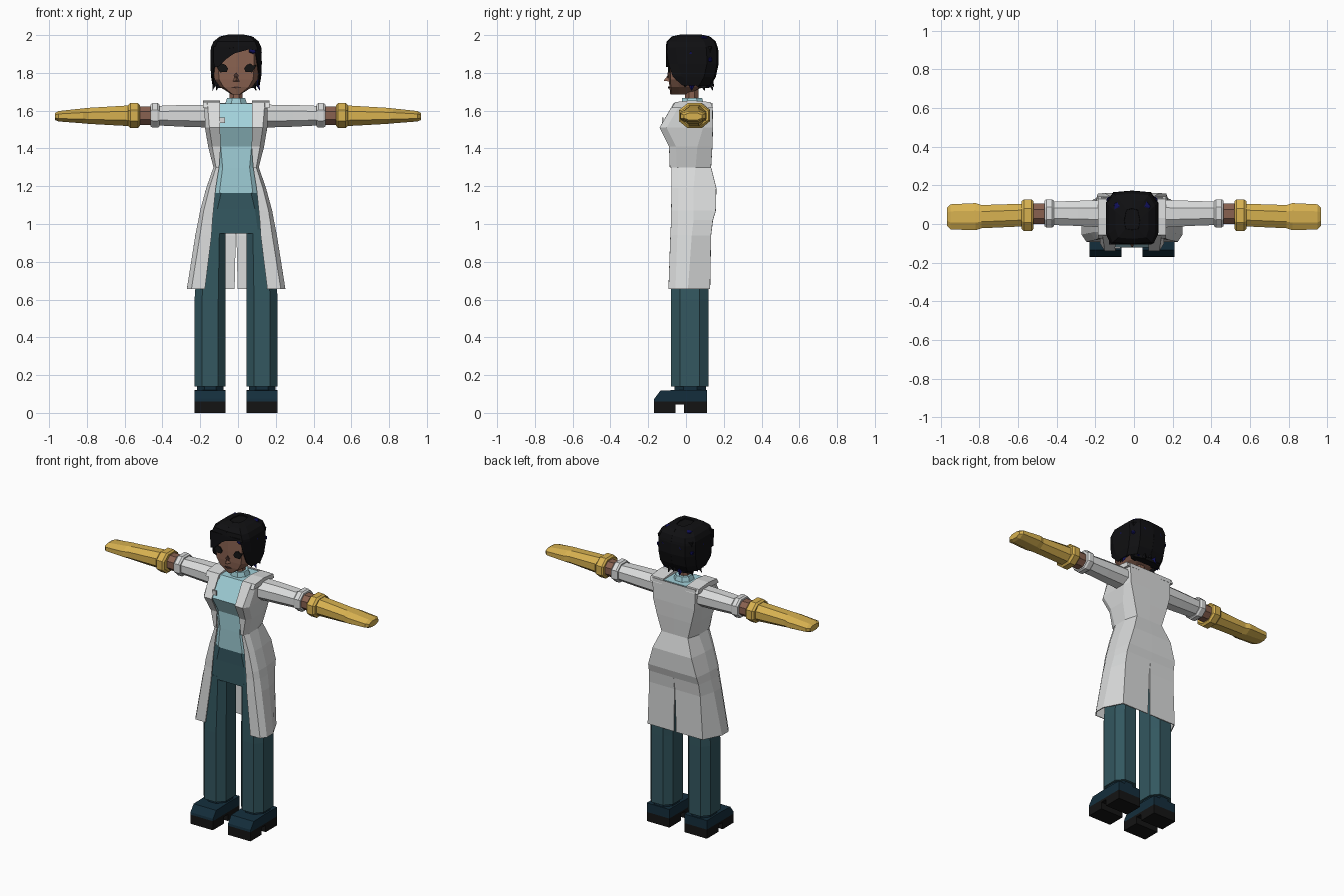
import bpy, bmesh, math
from mathutils import Vector

if "Cube" in bpy.data.objects:
    bpy.data.objects.remove(bpy.data.objects["Cube"])

CX = -0.01  # body centre line


def mat(name, r, g, b):
    m = bpy.data.materials.new(name)
    m.diffuse_color = (r, g, b, 1)
    m.use_nodes = True
    m.node_tree.nodes["Principled BSDF"].inputs["Base Color"].default_value = m.diffuse_color
    return m


WHITE = mat("coat_white", .70, .71, .71)
BLUE = mat("shirt_light_blue", .36, .64, .70)
TEAL = mat("trouser_teal", .033, .095, .115)
NAVY = mat("shoe_dark_blue", .007, .027, .045)
BLACK = mat("sole_black", .007, .007, .007)
GOLD = mat("glove_yellow", .68, .44, .08)
SKIN = mat("skin_brown", .25, .12, .08)
HAIR = mat("hair_black", .005, .005, .006)
STREAK = mat("hair_streak_blue", .005, .005, .10)
NOSE = mat("nose_dark_brown", .07, .035, .03)


def finish(bm, name, m):
    bmesh.ops.recalc_face_normals(bm, faces=bm.faces)
    me = bpy.data.meshes.new(name)
    bm.to_mesh(me)
    bm.free()
    me.materials.append(m)
    ob = bpy.data.objects.new(name, me)
    bpy.context.collection.objects.link(ob)
    return ob


def loft(name, rings, m, closed=True, thick=0):
    """Join successive rings of points; closed rings get end caps."""
    bm = bmesh.new()
    rows = [[bm.verts.new(p) for p in r] for r in rings]
    n = len(rows[0])
    for a, b in zip(rows, rows[1:]):
        for i in range(n if closed else n - 1):
            j = (i + 1) % n
            bm.faces.new((a[i], a[j], b[j], b[i]))
    if closed:
        bm.faces.new(rows[0])
        bm.faces.new(rows[-1])
    ob = finish(bm, name, m)
    if thick:
        mod = ob.modifiers.new("thickness", 'SOLIDIFY')
        mod.thickness = thick
        mod.offset = 0
    return ob


def octagon(a0, a1, b0, b1, c=.28):
    """Chamfered rectangle as eight (a, b) pairs."""
    da, db = (a1 - a0) * c, (b1 - b0) * c
    return [(a0 + da, b0), (a1 - da, b0), (a1, b0 + db), (a1, b1 - db),
            (a1 - da, b1), (a0 + da, b1), (a0, b1 - db), (a0, b0 + db)]


def tower(name, rows, m, c=.28):
    """Upright loft from rows of (z, x0, x1, y0, y1)."""
    return loft(name, [[(x, y, r[0]) for x, y in octagon(*r[1:], c)] for r in rows], m)


def arm(name, s, rows, m):
    """Sideways loft from rows of (x, y0, y1, z0, z1)."""
    return loft(name, [[(s * r[0], y, z) for y, z in octagon(*r[1:])] for r in rows], m)


def plate(name, pts, y0, y1, m):
    """Outline in x, z extruded along y."""
    return loft(name, [[(x, y, z) for x, z in pts] for y in (y0, y1)], m)


def side_profile(name, pts, x0, x1, m):
    """Outline in y, z extruded along x."""
    return loft(name, [[(x, y, z) for y, z in pts] for x in (x0, x1)], m)


def sym(z, w0, yf, yb):
    return (z, CX - w0, CX + w0, yf, yb)


# Shoes and trouser legs
for s, tag in ((1, "left"), (-1, "right")):
    a, b = CX + s * .055, CX + s * .22
    lo, hi = min(a, b), max(a, b)
    side_profile(tag + "_sole", [(-.17, 0), (-.055, 0), (-.055, .045), (-.01, .045),
                 (-.01, 0), (.11, 0), (.11, .06), (-.17, .06)], lo, hi, BLACK)
    side_profile(tag + "_shoe", [(-.17, .06), (.11, .06), (.11, .12), (-.02, .122),
                 (-.135, .118), (-.168, .075)], lo, hi, NAVY)
    tower(tag + "_ankle", [(.115, lo + .012, hi - .012, -.06, .105),
                           (.145, lo + .012, hi - .012, -.06, .105)], NAVY)
    t = .025
    tower(tag + "_trouser_leg", [
        (.14, lo, hi, -.08, .12), (.6, lo, hi, -.08, .12),
        (.97, lo + (t if s < 0 else 0), hi - (t if s > 0 else 0), -.07, .115)], TEAL, .24)

tower("trouser_hips", [sym(.95, .195, -.07, .115), sym(1.08, .165, -.066, .135),
                       sym(1.17, .13, -.066, .13)], TEAL, .2)

# Shirt with bust, and its collar
tower("shirt", [sym(1.165, .13, -.066, .13), sym(1.30, .105, -.072, .115),
                sym(1.41, .12, -.075, .12), sym(1.51, .14, -.122, .125),
                sym(1.638, .14, -.048, .125)], BLUE, .16)
tower("shirt_collar", [sym(1.63, .06, -.025, .095), sym(1.668, .047, -.02, .085)], BLUE)
tower("neck", [sym(1.63, .034, -.005, .065), sym(1.76, .034, -.005, .065)], SKIN)


# Coat: open sheet, one half per side
def coat_half(s, z, inner, front, outer, back, yf, ys, yb, slit=0):
    pts = [(inner, yf), (front, yf), (outer, yf + .035), (outer, ys), (back, yb), (slit, yb)]
    return [(CX + s * x, y, z) for x, y in pts]


UPPER = [(1.30, .09, .105, .117, .095, -.083, .05, .130),
         (1.41, .082, .125, .145, .125, -.087, .06, .137),
         (1.51, .085, .14, .162, .15, -.137, .09, .14),
         (1.64, .085, .15, .165, .155, -.062, .10, .138)]
LOWER = [(.656, .165, .235, .258, .20, -.09, .01, .125, .008),
         (.94, .13, .19, .213, .185, -.08, .03, .13, .002),
         (1.02, .125, .178, .197, .18, -.076, .04, .14),
         (1.07, .12, .17, .188, .175, -.076, .04, .155),
         (1.19, .108, .14, .155, .14, -.073, .04, .158),
         (1.30, .09, .105, .117, .095, -.073, .05, .130)]
for s, tag in ((1, "left"), (-1, "right")):
    loft(tag + "_coat_body", [coat_half(s, *r) for r in UPPER], WHITE, False, .006)
    loft(tag + "_coat_skirt", [coat_half(s, *r) for r in LOWER], WHITE, False, .006)
    # Shoulder and lapel top
    x0, x1 = sorted((CX + s * .085, CX + s * .176))
    side_profile(tag + "_coat_shoulder", [(-.075, 1.615), (-.058, 1.645), (.03, 1.655),
                 (.13, 1.645), (.142, 1.615)], x0, x1, WHITE)
plate("chest_tag", [(-.10, 1.535), (-.07, 1.535), (-.07, 1.565), (-.10, 1.565)],
      -.128, -.119, WHITE)

# Arms: sleeve, cuff, wrist, glove cuff, glove
for s, tag in ((1, "left"), (-1, "right")):
    arm(tag + "_sleeve", s, [(.12, -.02, .125, 1.51, 1.632), (.29, -.01, .12, 1.515, 1.63),
                             (.43, -.005, .115, 1.522, 1.625)], WHITE)
    arm(tag + "_sleeve_cuff", s, [(.415, -.012, .122, 1.517, 1.632),
                                  (.425, -.018, .128, 1.51, 1.64),
                                  (.453, -.018, .128, 1.51, 1.64),
                                  (.463, -.012, .122, 1.517, 1.632)], WHITE)
    arm(tag + "_wrist", s, [(.45, 0, .105, 1.525, 1.622), (.53, 0, .105, 1.525, 1.622)], SKIN)
    arm(tag + "_glove_cuff", s, [(.52, -.025, .118, 1.52, 1.63), (.53, -.037, .127, 1.507, 1.64),
                                 (.57, -.037, .127, 1.507, 1.64),
                                 (.582, -.025, .118, 1.52, 1.63)], GOLD)
    arm(tag + "_glove", s, [(.57, -.012, .105, 1.518, 1.628), (.79, -.022, .098, 1.53, 1.615),
                            (.82, -.032, .108, 1.533, 1.612), (.95, -.028, .102, 1.543, 1.598),
                            (.968, -.01, .085, 1.55, 1.588)], GOLD)


# Head
def head_ring(z, w, yf, yb):
    half = [(.78 * w, yf + .008), (w, yf + .05), (w, yb - .04), (.7 * w, yb)]
    return ([(CX + x, y, z) for x, y in half] +
            [(CX - x, y, z) for x, y in reversed(half)] + [(CX, yf, z)])


loft("head", [head_ring(1.685, .022, -.083, 0), head_ring(1.725, .085, -.088, .09),
              head_ring(1.765, .115, -.09, .13), head_ring(1.83, .122, -.09, .14),
              head_ring(1.94, .12, -.088, .14)], SKIN)
loft("nose", [[(CX - .018, -.086, 1.755), (CX + .018, -.086, 1.755), (CX, -.086, 1.80)],
              [(CX - .004, -.118, 1.757), (CX + .004, -.118, 1.757), (CX, -.114, 1.765)]], SKIN)
plate("nose_shade", [(CX - .014, 1.785), (CX, 1.762), (CX + .014, 1.785), (CX, 1.803)],
      -.099, -.091, NOSE)
plate("mouth", [(CX - .025, 1.724), (CX, 1.718), (CX + .025, 1.724), (CX, 1.729)],
      -.094, -.086, NOSE)
EYE = [(.042, 1.822), (.05, 1.805), (.085, 1.803), (.098, 1.825), (.108, 1.843),
       (.09, 1.838), (.075, 1.85), (.055, 1.842)]
for s, tag in ((1, "left"), (-1, "right")):
    plate(tag + "_eye", [(CX + s * x, z) for x, z in EYE], -.095, -.086, BLACK)


# Hair: sheet open at the face, closed over the crown
def hair_half(s, z, inner, outer, yf, yb):
    pts = [(inner, yf), (max(inner, outer * .84), yf + .006), (outer, yf + .05),
           (outer, yb - .06), (outer * .72, yb - .008), (0, yb)]
    return [(CX + s * x, y, z) for x, y in pts]


HAIR_ROWS = [(1.735, .118, .122, -.02, .13), (1.78, .122, .13, -.07, .155),
             (1.85, .112, .133, -.092, .17), (1.92, .10, .132, -.102, .168),
             (1.935, 0, .13, -.104, .165), (1.965, 0, .117, -.10, .155),
             (1.99, 0, .085, -.075, .125), (2.0, 0, .04, -.03, .08)]
for s, tag in ((1, "left"), (-1, "right")):
    loft(tag + "_hair", [hair_half(s, *r) for r in HAIR_ROWS], HAIR, False, .006)
tower("hair_crown", [sym(1.94, .115, -.09, .15), sym(1.995, .055, -.045, .1)], HAIR)
tower("hair_back", [sym(1.72, .10, .06, .125), sym(1.94, .125, .06, .16)], HAIR)
plate("fringe", [(-.13, 1.94), (.09, 1.94), (.06, 1.925), (-.02, 1.903), (-.06, 1.875),
                 (-.10, 1.835), (-.128, 1.83)], -.106, -.085, HAIR)

# Ragged hair tips around the nape
TIPS = 13
for i in range(TIPS):
    t = math.radians(-25 + 230 * i / (TIPS - 1))
    d = Vector((math.cos(t), math.sin(t), 0))
    side = Vector((-d.y, d.x, 0))
    c = Vector((CX + .108 * d.x, .04 + .09 * d.y, 1.765))
    low = c + d * .018 + Vector((0, 0, -.058 if i % 2 else -.04))
    base = [c - side * .03 - d * .015, c + side * .03 - d * .015, c + d * .014]
    tip = [low + (p - c) * .08 for p in base]
    loft("hair_tip_%d" % i, [base, tip], STREAK if i % 3 == 1 else HAIR)

# Blue streaks: shallow diamonds sunk in the hair surface
STREAKS = [(.09, -.094, 1.918, .026, .012, .018), (.127, .025, 1.90, .01, .026, .024),
           (.12, .125, 1.87, .014, .016, .016), (.068, .09, 1.982, .03, .03, .014),
           (.06, .155, 1.90, .022, .014, .02), (.06, -.03, 1.988, .014, .025, .008)]
for k, (x, y, z, rx, ry, rz) in enumerate(STREAKS):
    for s in (1, -1):
        bm = bmesh.new()
        bmesh.ops.create_icosphere(bm, subdivisions=1, radius=1)
        for v in bm.verts:
            v.co = Vector((CX + s * x + v.co.x * rx, y + v.co.y * ry, z + v.co.z * rz))
        finish(bm, "hair_streak_%d" % k, STREAK)
